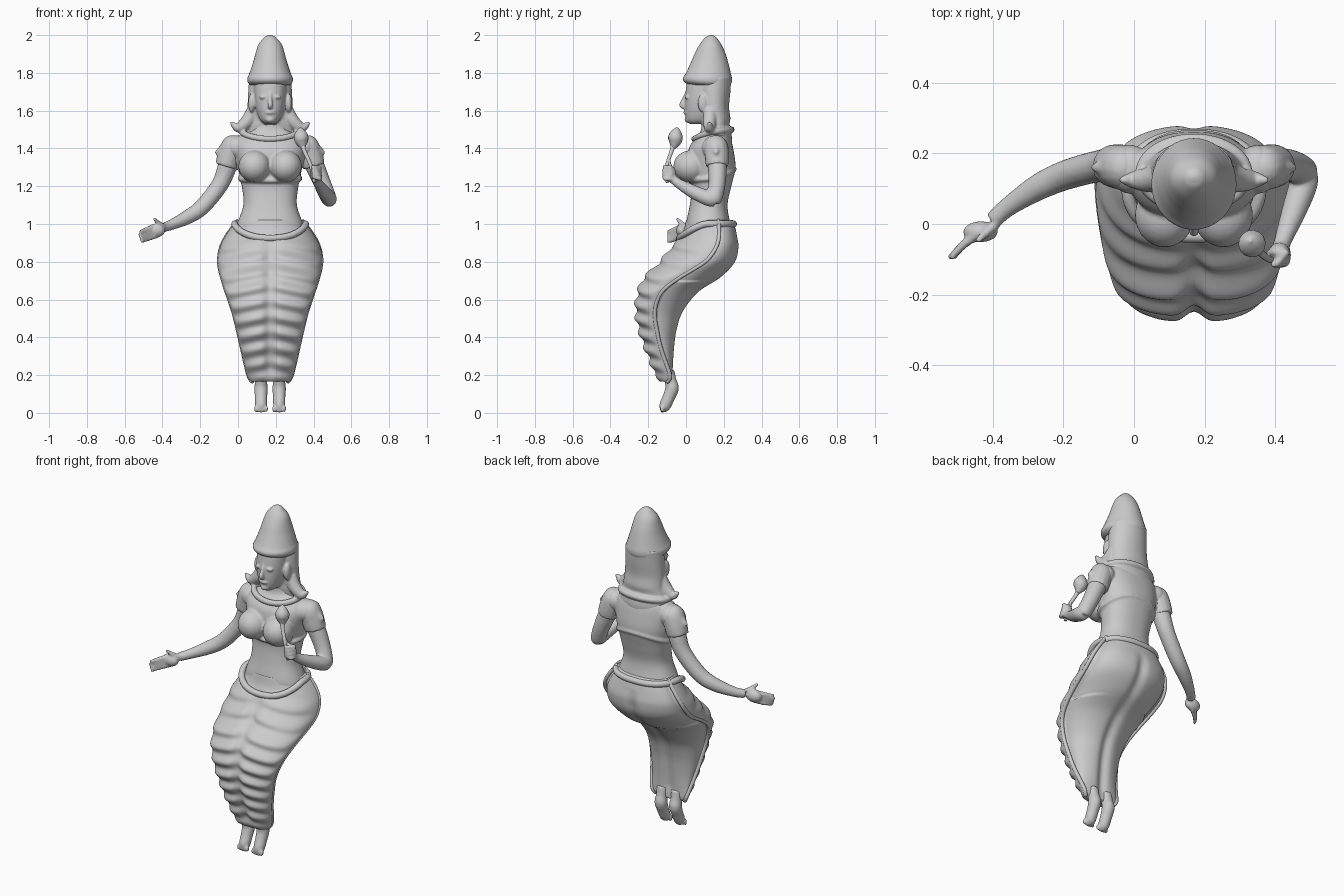
import bpy, bmesh, math
from mathutils import Vector

if "Cube" in bpy.data.objects:
    bpy.data.objects.remove(bpy.data.objects["Cube"])

CX = 0.17  # the figure's own symmetry axis


def sample(rows, n=6):
    """Catmull-Rom interpolation through rows of numbers."""
    out = []
    for i in range(len(rows) - 1):
        a, b, c, d = (rows[max(0, min(len(rows) - 1, i + k))] for k in (-1, 0, 1, 2))
        for j in range(n):
            t = j / n
            out.append([0.5 * (2 * q + (r - p) * t + (2 * p - 5 * q + 4 * r - s) * t * t
                               + (3 * q - p - 3 * r + s) * t ** 3) for p, q, r, s in zip(a, b, c, d)])
    return out + [list(rows[-1])]


def loft(name, rings, closed=False):
    bm = bmesh.new()
    vs = [[bm.verts.new(p) for p in r] for r in rings]
    n = len(vs[0])
    for i in range(len(vs) if closed else len(vs) - 1):
        u, v = vs[i], vs[(i + 1) % len(vs)]
        for k in range(n):
            bm.faces.new((u[k], u[(k + 1) % n], v[(k + 1) % n], v[k]))
    if not closed:
        bm.faces.new(vs[0])
        bm.faces.new(vs[-1])
    bmesh.ops.recalc_face_normals(bm, faces=bm.faces)
    me = bpy.data.meshes.new(name)
    bm.to_mesh(me)
    bm.free()
    ob = bpy.data.objects.new(name, me)
    bpy.context.collection.objects.link(ob)
    for p in me.polygons:
        p.use_smooth = True
    return ob


def section(z, hw, yf, yb, ys=None, n=40, p=2.0):
    """Horizontal oval: half width, front y, back y, y of the widest point."""
    ys = (yf + yb) / 2 if ys is None else ys
    pts = []
    for k in range(n):
        a = 2 * math.pi * k / n
        s, c = math.sin(a), math.cos(a)
        x = hw * math.copysign(abs(s) ** (2 / p), s)
        y = ys + ((yf if c > 0 else yb) - ys) * abs(c) ** (2 / p)
        pts.append(Vector((CX + x, y, z)))
    return pts


def body(name, rows, p=2.0, n=6):
    return loft(name, [section(*r, p=p) for r in sample(rows, n)])


def tube(name, rows, closed=False, n=5, sides=14):
    """Round tube along rows of x, y, z, radius."""
    rows = rows if closed else sample(rows, n)
    P = [Vector(r[:3]) for r in rows]
    ref = Vector((0, 0, 1)) if closed else (P[-1] - P[0]).orthogonal().normalized()
    rings = []
    for i, r in enumerate(rows):
        m = len(P)
        t = P[(i + 1) % m] - P[i - 1] if closed else P[min(i + 1, m - 1)] - P[max(i - 1, 0)]
        u = t.cross(ref).normalized()
        v = t.cross(u).normalized()
        rings.append([P[i] + r[3] * (u * math.cos(2 * math.pi * k / sides)
                                     + v * math.sin(2 * math.pi * k / sides)) for k in range(sides)])
    return loft(name, rings, closed)


def band(name, hw, yf, yb, zf, zs, zb, r, p=2.0):
    """Closed cord round the body, with its own front, side and back heights."""
    rows = []
    for k, q in enumerate(section(0, hw, yf, yb, n=64, p=p)):
        c = math.cos(2 * math.pi * k / 64)
        rows.append((q.x, q.y, zs + ((zf if c > 0 else zb) - zs) * abs(c) ** 1.3, r))
    return tube(name, rows, closed=True)


def ball(name, loc, scale):
    rings = []
    for i in range(1, 14):
        a = math.pi * i / 14
        rings.append([(loc[0] + scale[0] * math.sin(a) * math.cos(b), loc[1] + scale[1] * math.sin(a) * math.sin(b),
                       loc[2] + scale[2] * math.cos(a)) for b in (2 * math.pi * k / 20 for k in range(20))])
    return loft(name, rings)


def blend(name, obs, voxel=0.007, passes=4):
    """Fuse parts into one smooth skin."""
    bpy.ops.object.select_all(action='DESELECT')
    for o in obs:
        o.select_set(True)
    bpy.context.view_layer.objects.active = obs[0]
    bpy.ops.object.join()
    ob = obs[0]
    ob.name = name
    m = ob.modifiers.new("fuse", 'REMESH')
    m.mode, m.voxel_size, m.use_smooth_shade = 'VOXEL', voxel, True
    s = ob.modifiers.new("soften", 'SMOOTH')
    s.factor, s.iterations = 0.5, passes
    return ob


# torso, bust and bodice hem
parts = [body("torso", [(.93, .19, .0, .25), (1.0, .175, .0, .235), (1.1, .142, .02, .22), (1.2, .15, .03, .24),
                        (1.3, .17, .01, .262), (1.4, .185, .015, .25), (1.46, .165, .055, .235),
                        (1.5, .10, .08, .22), (1.58, .07, .08, .2)], p=2.3),
         band("bodice_hem", .158, .02, .255, 1.23, 1.24, 1.29, .013, 2.3)]
for s in (-1, 1):
    parts.append(ball("bust", (CX + s * .083, .025, 1.305), (.085, .092, .085)))
    parts.append(ball("shoulder", (CX + s * .18, .155, 1.405), (.062, .07, .065)))

# lowered right arm with open hand
parts.append(tube("right_arm", [(.0, .155, 1.42, .055), (-.05, .165, 1.32, .052), (-.095, .165, 1.21, .046),
                                (-.19, .14, 1.09, .043), (-.27, .105, 1.035, .038), (-.355, .05, .995, .028),
                                (-.40, .01, .98, .025)]))
parts.append(ball("right_palm", (-.435, -.022, .965), (.05, .03, .036)))
for i in range(4):
    dz = .027 - .018 * i
    parts.append(tube("finger", [(-.43, -.02, .965 + dz, .013), (-.485, -.06, .945 + dz, .012),
                                 (-.525 + .006 * abs(i - 1), -.098, .933 + dz, .008)]))
parts.append(tube("thumb", [(-.39, .0, .985, .014), (-.425, -.03, 1.01, .012), (-.445, -.05, 1.03, .008)]))

# bent left arm with closed hand
parts.append(tube("left_upper_arm", [(.345, .155, 1.42, .055), (.40, .165, 1.32, .052), (.445, .165, 1.22, .046),
                                     (.48, .15, 1.135, .042), (.485, .145, 1.12, .03)]))
parts.append(tube("left_forearm", [(.478, .155, 1.125, .035), (.482, .12, 1.135, .041), (.455, .04, 1.17, .036),
                                   (.425, -.04, 1.215, .026), (.415, -.07, 1.24, .024)]))
parts.append(ball("left_palm", (.412, -.08, 1.265), (.03, .028, .045)))
for i in range(4):
    z = 1.24 + .02 * i
    parts.append(tube("finger", [(.435, -.075, z, .012), (.43 - .008 * i, -.112, z, .011), (.39, -.115, z + .01, .009)]))
parts.append(tube("thumb", [(.40, -.07, 1.27, .013), (.385, -.085, 1.31, .011), (.375, -.09, 1.345, .008)]))
blend("upper_body", parts)

# short flared sleeves
for s in (-1, 1):
    blend("sleeve", [tube("sleeve", [(CX + s * .165, .155, 1.445, .03), (CX + s * .19, .158, 1.42, .062),
                                     (CX + s * .215, .163, 1.36, .064), (CX + s * .232, .165, 1.305, .060)]),
                     tube("sleeve_tip", [(CX + s * .215, .16, 1.42, .035), (CX + s * .26, .16, 1.39, .022),
                                         (CX + s * .293, .16, 1.375, .006)])], .008, 3)

# flower bud and stem held in the left hand
tube("flower_stem", [(.405, -.10, 1.22, .009), (.385, -.10, 1.31, .010), (.35, -.075, 1.39, .011), (.337, -.06, 1.44, .016)])
tube("flower_bud", [(.345, -.068, 1.40, .010), (.337, -.058, 1.435, .034), (.334, -.055, 1.465, .038),
                    (.331, -.05, 1.495, .022), (.33, -.048, 1.512, .003)])

# head: face, features, hair and outward curls
head = [body("face", [(1.53, .028, .02, .10), (1.555, .055, .0, .16), (1.62, .078, -.006, .2),
                      (1.7, .086, -.002, .2), (1.79, .086, .01, .2)], p=2.2),
        body("hair", [(1.78, .11, .07, .24), (1.7, .116, .06, .235), (1.62, .12, .07, .228), (1.56, .123, .08, .235),
                      (1.52, .135, .085, .23), (1.46, .145, .10, .243), (1.42, .12, .12, .243)]),
        tube("nose", [(CX, .004, 1.70, .007), (CX, -.012, 1.66, .010), (CX, -.022, 1.628, .014), (CX, -.005, 1.612, .008)]),
        ball("lips", (CX, -.002, 1.59), (.026, .012, .010)),
        ball("chin", (CX, .012, 1.553), (.025, .02, .018)),
        band("collar", .15, .045, .24, 1.45, 1.49, 1.5, .017)]
for s in (-1, 1):
    head.append(ball("eye", (CX + s * .036, .006, 1.672), (.022, .014, .010)))
    head.append(ball("ear", (CX + s * .098, .09, 1.64), (.018, .028, .05)))
    head.append(tube("hair_curl", [(CX + s * .09, .13, 1.60, .035), (CX + s * .12, .125, 1.545, .036),
                                   (CX + s * .165, .125, 1.51, .028), (CX + s * .20, .125, 1.53, .012),
                                   (CX + s * .208, .125, 1.54, .005)]))
blend("head", head, .006, 3)

# tall crown with brim
body("crown", [(1.735, .105, .02, .235), (1.75, .118, -.008, .242), (1.772, .12, -.016, .243), (1.80, .109, .0, .237),
               (1.86, .089, .028, .222), (1.9, .078, .045, .21), (1.95, .062, .072, .188),
               (1.985, .033, .1, .163), (1.996, .018, .118, .15), (2.0, .004, .13, .138)])

# draped skirt: pleated front panel, stepped in behind its side hem
rows = [(1.02, .175, .0, .25, .17), (.95, .228, -.02, .268, .175), (.88, .265, -.08, .28, .16),
        (.80, .278, -.145, .262, .10), (.72, .262, -.225, .19, -.03), (.64, .237, -.26, .07, -.13),
        (.54, .203, -.272, -.01, -.165), (.44, .178, -.256, -.045, -.155), (.33, .153, -.22, -.06, -.13),
        (.2, .122, -.168, -.07, -.085), (.165, .10, -.14, -.075, -.1)]
rings, hem = [], []
for z, hw, yf, yb, ys in sample(rows, 12):
    ring = section(z, hw, yf, yb, ys, n=112, p=2.15)
    fade = max(0, min(1, (.95 - z) / .1)) * max(0, min(1, (z - .16) / .08))
    hem.append((hw, ys, z))
    for k, q in enumerate(ring):
        c, x = math.cos(2 * math.pi * k / 112), q.x - CX
        cleft = math.exp(-(x / .032) ** 2)
        if c > 0:
            wave = math.sin(2 * math.pi * (z + .2 * abs(x)) / .082)
            q.y += fade * (.026 * cleft - .010 * wave * min(1, 2.5 * c) * (1 - .6 * cleft))
        elif c < -.04:
            q.x = CX + x * (.86 if z > .7 else .9)
            q.y -= fade * .018 * cleft
    rings.append(ring)
loft("skirt", rings)
for s in (-1, 1):
    tube("side_hem", [(CX + s * (h - .007), y, z, .011) for h, y, z in hem[::6]], n=4, sides=10)

# belt sagging to a point in front
band("belt", .188, -.035, .252, .925, 1.0, 1.0, .018, 2.3)

# pointed feet hanging below the skirt
for s in (-1, 1):
    x = CX + s * .048
    foot = [tube("foot", [(x, -.095, .22, .034), (x, -.082, .17, .032), (x, -.074, .13, .036), (x, -.09, .085, .033),
                          (x, -.108, .045, .032), (x, -.115, .022, .026), (x, -.118, .006, .012)])]
    for i in range(5):
        foot.append(ball("toe", (x + (i - 2) * .014, -.126, .018 + .002 * abs(i - 2)), (.009, .012, .018)))
    blend("foot", foot, .006, 2)
